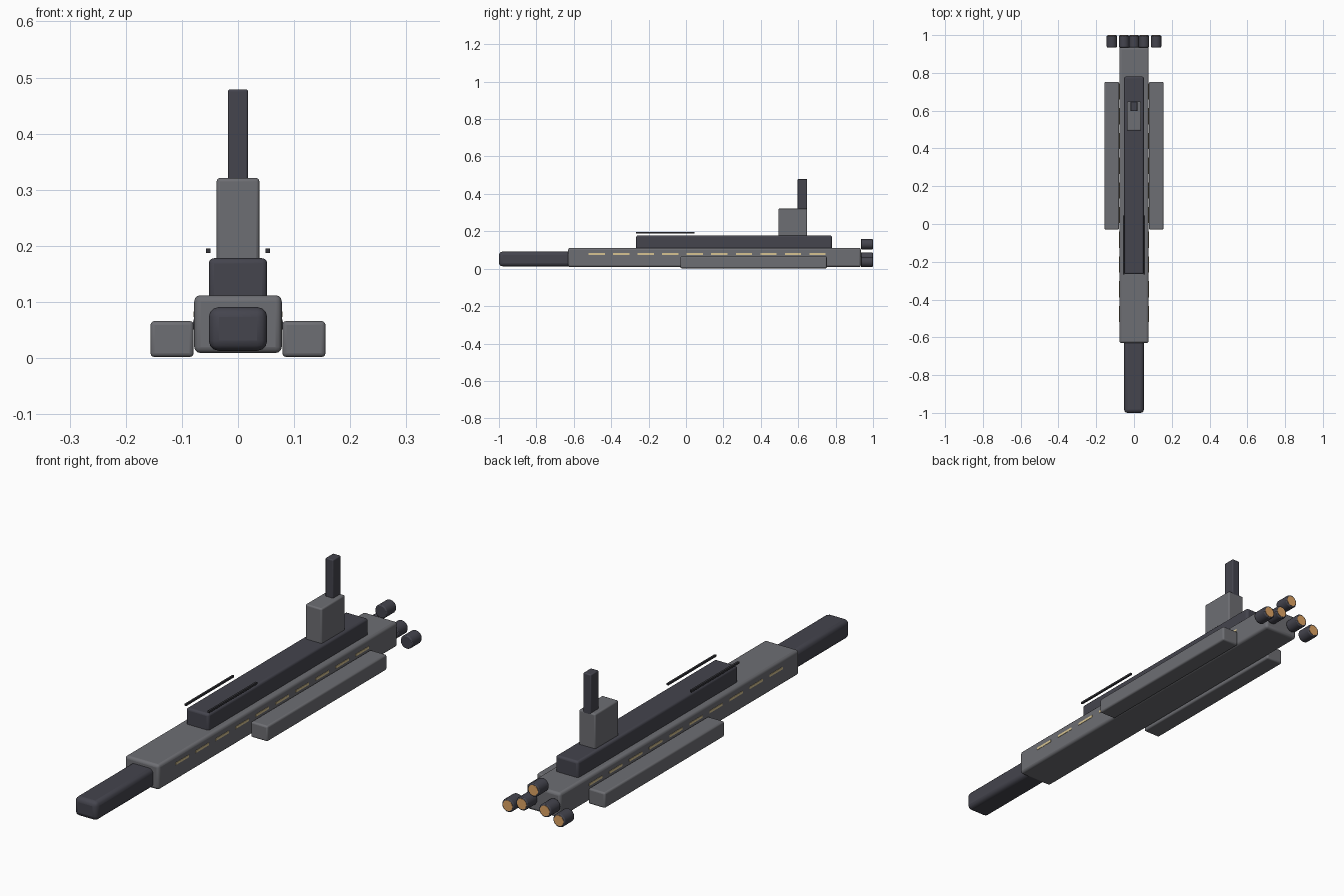
import bpy
import math

cube = bpy.data.objects.get("Cube")
if cube:
    bpy.data.objects.remove(cube, do_unlink=True)


def material(name, rgb):
    m = bpy.data.materials.new(name)
    m.use_nodes = True
    colour = (*rgb, 1)
    m.diffuse_color = colour
    bsdf = m.node_tree.nodes["Principled BSDF"]
    bsdf.inputs["Base Color"].default_value = colour
    bsdf.inputs["Roughness"].default_value = 0.7
    return m


GREY = material("hull grey", (0.155, 0.157, 0.172))
DARK = material("dark slate", (0.058, 0.058, 0.075))
BLACK = material("antenna black", (0.035, 0.035, 0.042))
WINDOW = material("window cream", (0.68, 0.55, 0.29))
GLOW = material("engine orange", (0.75, 0.38, 0.13))


def finish(obj, name, mat, bevel=0.0, segments=3):
    obj.name = name
    obj.data.materials.append(mat)
    if bevel:
        mod = obj.modifiers.new("rounded edges", "BEVEL")
        mod.width = bevel
        mod.segments = segments
        mod.limit_method = "ANGLE"
    bpy.ops.object.shade_smooth_by_angle(angle=math.radians(35))
    return obj


def box(name, mat, x, y, z, bevel=0.0):
    """Box from (min, max) ranges on each axis."""
    bpy.ops.mesh.primitive_cube_add(size=1)
    obj = bpy.context.object
    obj.location = [(a + b) / 2 for a, b in (x, y, z)]
    obj.scale = [b - a for a, b in (x, y, z)]
    bpy.ops.object.transform_apply(location=False, rotation=False, scale=True)
    return finish(obj, name, mat, bevel)


def cylinder(name, mat, radius, x, y, z, bevel=0.0):
    """Cylinder lying along y, with y given as a range."""
    bpy.ops.mesh.primitive_cylinder_add(
        vertices=24, radius=radius, depth=y[1] - y[0],
        location=(x, sum(y) / 2, z), rotation=(math.pi / 2, 0, 0))
    return finish(bpy.context.object, name, mat, bevel, 2)


# Main body
box("hull", GREY, (-0.078, 0.078), (-0.63, 0.935), (0.009, 0.112), 0.011)
box("bow", DARK, (-0.052, 0.052), (-1.0, -0.58), (0.013, 0.091), 0.018)
box("upper_deck", DARK, (-0.052, 0.052), (-0.266, 0.78), (0.095, 0.178), 0.009)

# Bridge tower and mast
box("bridge_tower", GREY, (-0.038, 0.038), (0.494, 0.648), (0.165, 0.321), 0.006)
box("mast", DARK, (-0.018, 0.018), (0.597, 0.648), (0.31, 0.479), 0.004)

# Side pods, antenna rods and window rows
for side, s in (("left", 1), ("right", -1)):
    def span(a, b):
        return tuple(sorted((s * a, s * b)))

    box(side + "_pod", GREY, span(0.079, 0.156), (-0.03, 0.753), (0.002, 0.066), 0.007)
    box(side + "_antenna", BLACK, span(0.049, 0.057), (-0.268, 0.045), (0.187, 0.195))
    for i in range(10):
        y = -0.477 + 0.131 * i
        box(f"{side}_window_{i + 1}", WINDOW, span(0.0765, 0.0795),
            (y - 0.043, y + 0.043), (0.073, 0.083))

# Engines, one in the middle and two on each side
for i, (x, z) in enumerate([(0, 0.131), (0.053, 0.06), (-0.053, 0.06),
                            (0.117, 0.036), (-0.117, 0.036)]):
    cylinder(f"engine_{i + 1}", DARK, 0.0275, x, (0.935, 0.999), z, 0.004)
    cylinder(f"engine_glow_{i + 1}", GLOW, 0.0215, x, (0.994, 1.0), z)
